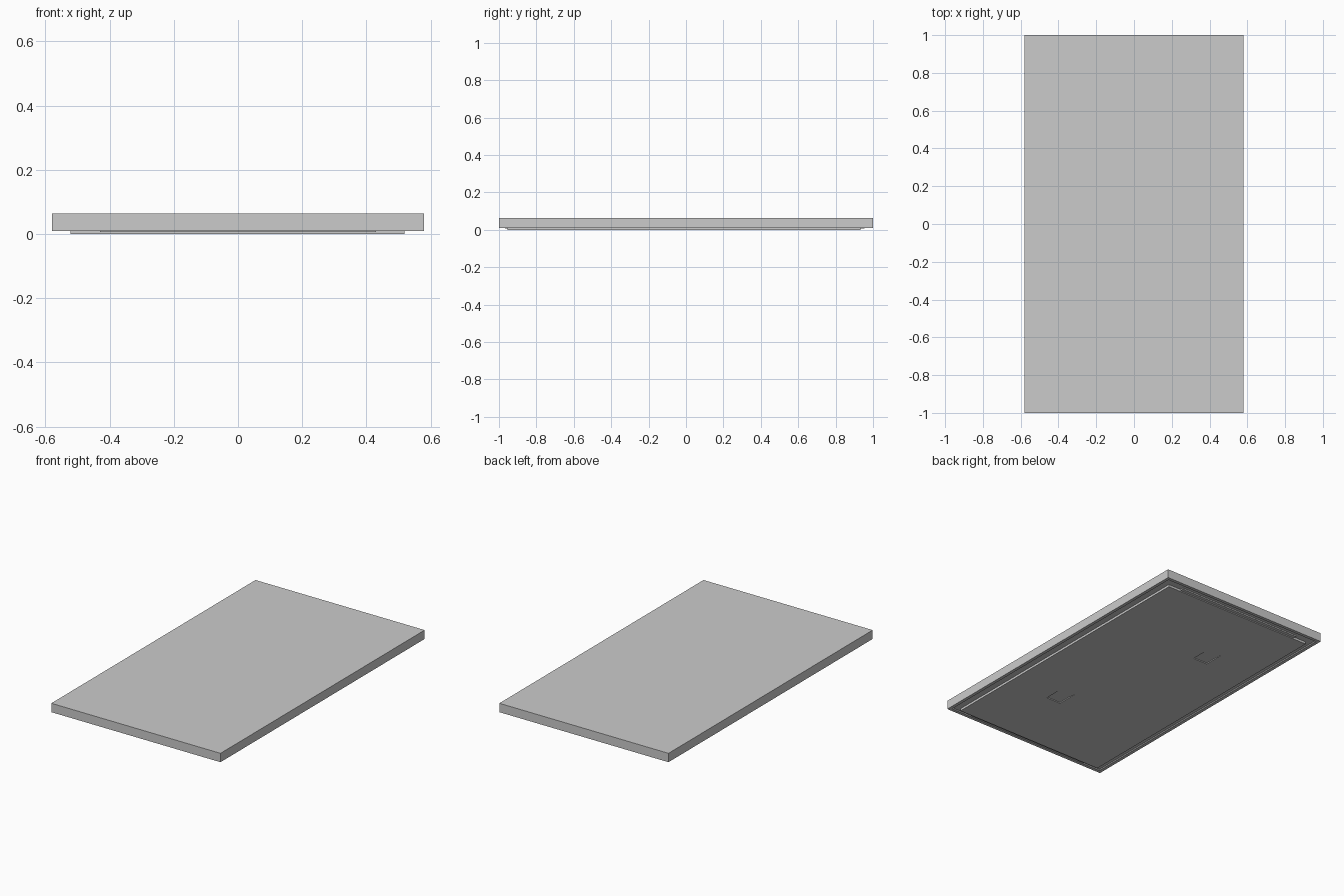
import bpy, bmesh

if "Cube" in bpy.data.objects:
    bpy.data.objects.remove(bpy.data.objects["Cube"])

HX, HY = 0.58, 1.0   # outer half sizes


def finish(name, bm):
    bmesh.ops.recalc_face_normals(bm, faces=bm.faces)
    me = bpy.data.meshes.new(name)
    bm.to_mesh(me)
    bm.free()
    ob = bpy.data.objects.new(name, me)
    bpy.context.collection.objects.link(ob)
    return ob


def box(name, x0, x1, y0, y1, z0, z1):
    bm = bmesh.new()
    bmesh.ops.create_cube(bm, size=1)
    for v in bm.verts:
        v.co = (x1 if v.co.x > 0 else x0,
                y1 if v.co.y > 0 else y0,
                z1 if v.co.z > 0 else z0)
    return finish(name, bm)


def ring(name, profile):
    """Sweep a closed (inset, z) profile round the rectangle with mitred corners."""
    bm = bmesh.new()
    loops = []
    for sx, sy in ((-1, -1), (1, -1), (1, 1), (-1, 1)):
        loops.append([bm.verts.new((sx * (HX - d), sy * (HY - d), z)) for d, z in profile])
    n = len(profile)
    for c in range(4):
        a, b = loops[c], loops[(c + 1) % 4]
        for i in range(n):
            j = (i + 1) % n
            bm.faces.new((a[i], b[i], b[j], a[j]))
    return finish(name, bm)


# front panel
box("front_panel", -HX, HX, -HY, HY, 0.051, 0.064)

# surrounding frame with a shallow stepped underside
ring("frame", [(0, 0.051), (0, 0.009), (0.02, 0.009), (0.025, 0.014),
               (0.10, 0.014), (0.10, 0.051)])

# back plate with two stepped pockets
plate = box("back_plate", -0.522, 0.518, -0.955, 0.933, 0.0, 0.022)
for k, s in enumerate((1, -1)):
    x, y = 0.18 * s, -0.45 * s
    for part, y0, y1, depth in (("deep", -0.065, 0.025, 0.006),
                                ("step", 0.02, 0.065, 0.003)):
        cutter = box(f"pocket_cutter_{part}_{k}", x - 0.05, x + 0.05,
                     y + y0, y + y1, -0.02, depth)
        cutter.hide_render = True
        cutter.hide_set(True)
        mod = plate.modifiers.new("pocket", 'BOOLEAN')
        mod.operation = 'DIFFERENCE'
        mod.solver = 'EXACT'
        mod.object = cutter

# end rails beside the back plate
box("rail_front", -0.43, 0.43, -0.968, -0.95, 0.006, 0.016)
box("rail_back", -0.43, 0.43, 0.928, 0.955, 0.006, 0.016)
